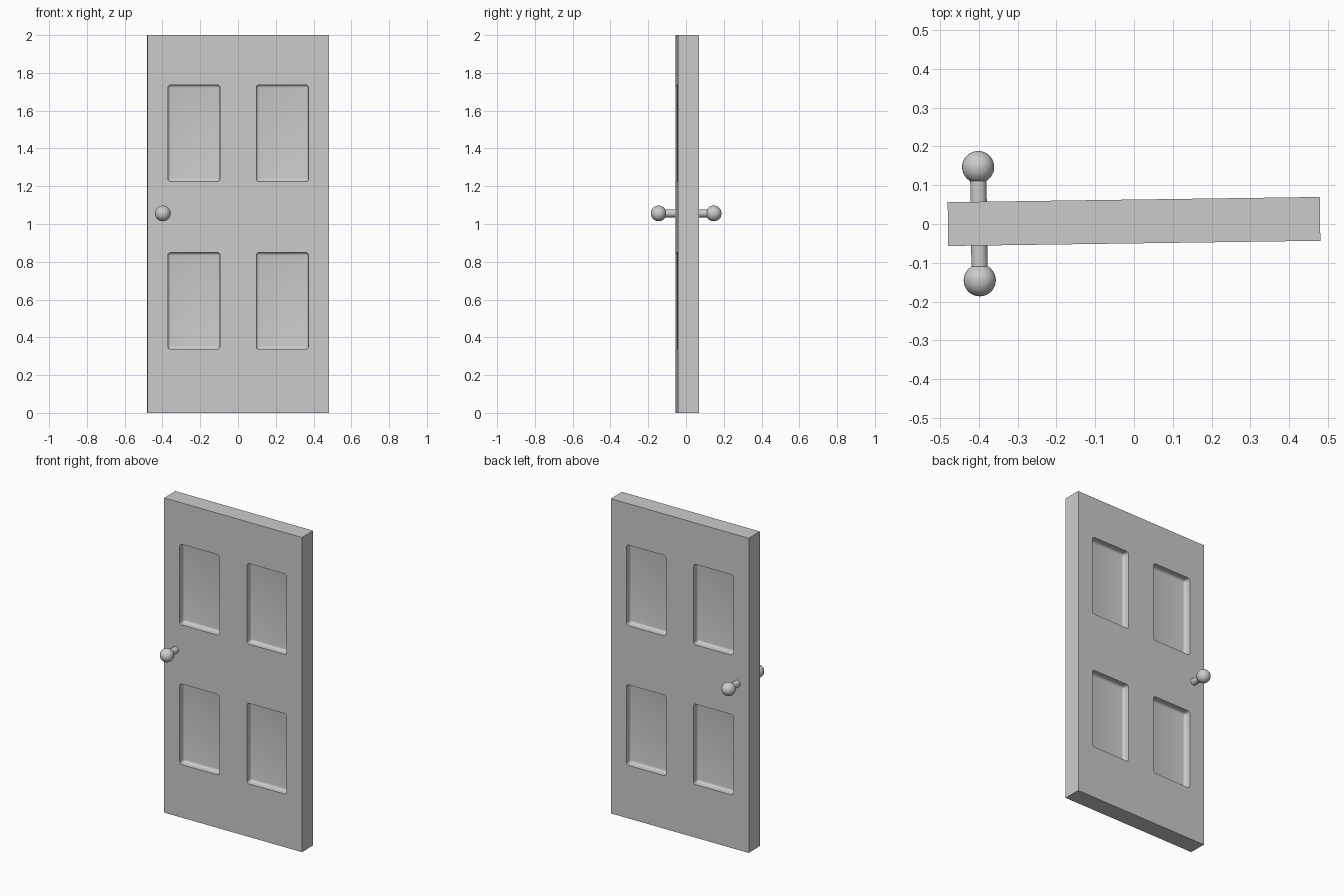
import bpy
from math import radians
from mathutils import Matrix

if "Cube" in bpy.data.objects:
    bpy.data.objects.remove(bpy.data.objects["Cube"])

W, T, H = 0.96, 0.113, 2.0
PANEL_X, PANEL_W = 0.234, 0.276
PANEL_Z, PANEL_H = (0.593, 1.481), 0.512
DEPTH, FILLET = 0.042, 0.016
KNOB_X, KNOB_Z, KNOB_Y = -0.4, 1.056, 0.146


def box(name, loc, size):
    bpy.ops.mesh.primitive_cube_add(size=1, location=loc)
    o = bpy.context.object
    o.name = name
    o.scale = size
    bpy.ops.object.transform_apply(location=True, rotation=False, scale=True)
    return o


def apply(o, mod):
    bpy.context.view_layer.objects.active = o
    bpy.ops.object.modifier_apply(modifier=mod.name)


# Door slab
door = box("door_slab", (0, 0, H / 2), (W, T, H))
parts = [door]

# Four recessed panels with rounded inner edges, on both faces
for side in (-1, 1):
    for sx in (-1, 1):
        for z in PANEL_Z:
            y = side * (T / 2 - DEPTH + 0.1)
            cutter = box("panel_cutter", (sx * PANEL_X, y, z), (PANEL_W, 0.2, PANEL_H))
            cutter.hide_render = True
            bev = cutter.modifiers.new("round", 'BEVEL')
            bev.width, bev.segments = FILLET, 5
            apply(cutter, bev)
            cut = door.modifiers.new("recess", 'BOOLEAN')
            cut.operation, cut.solver, cut.object = 'DIFFERENCE', 'EXACT', cutter
            apply(door, cut)
            bpy.data.objects.remove(cutter, do_unlink=True)

# Knob and stem on each face
for side, label in ((-1, "front"), (1, "back")):
    bpy.ops.mesh.primitive_cylinder_add(
        vertices=32, radius=0.021, depth=0.09,
        location=(KNOB_X, side * 0.095, KNOB_Z), rotation=(radians(90), 0, 0))
    bpy.context.object.name = label + "_knob_stem"
    parts.append(bpy.context.object)
    bpy.ops.mesh.primitive_uv_sphere_add(
        segments=32, ring_count=16, radius=0.0415,
        location=(KNOB_X, side * KNOB_Y, KNOB_Z), rotation=(radians(90), 0, 0))
    bpy.context.object.name = label + "_knob"
    parts.append(bpy.context.object)

# Smooth shading, and the slight swing of the whole door
swing = Matrix.Translation((0, 0.0065, 0)) @ Matrix.Rotation(0.0141, 4, 'Z')
bpy.context.view_layer.update()
for o in parts:
    bpy.ops.object.select_all(action='DESELECT')
    o.select_set(True)
    bpy.context.view_layer.objects.active = o
    bpy.ops.object.shade_smooth_by_angle(angle=radians(35))
    o.matrix_world = swing @ o.matrix_world
